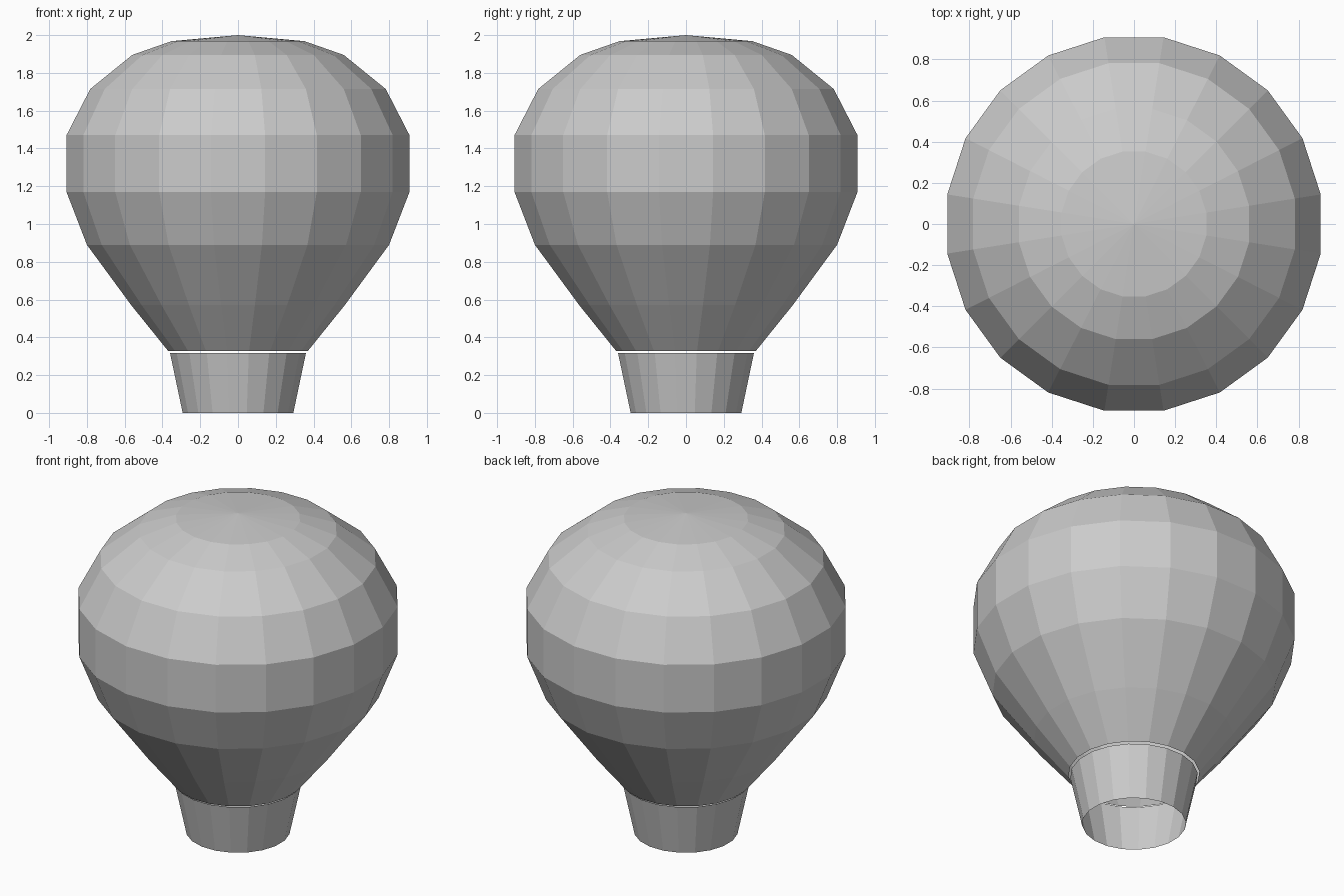
import bpy, bmesh
from math import cos, sin, pi

SIDES = 20

cube = bpy.data.objects.get("Cube")
if cube:
    bpy.data.objects.remove(cube, do_unlink=True)

# Single plain grey material
grey = bpy.data.materials.new("plain_grey")
grey.use_nodes = True
colour = (0.6, 0.6, 0.6, 1)
grey.diffuse_color = colour
grey.node_tree.nodes["Principled BSDF"].inputs["Base Color"].default_value = colour


def lathe(name, profile, apex=None):
    """Open flat-faced shell turned from (half width, height) points."""
    bm = bmesh.new()
    rings = []
    for half_width, z in profile:
        r = half_width / cos(pi / SIDES)   # flat sides face the axes
        angles = [(i + 0.5) * 2 * pi / SIDES for i in range(SIDES)]
        rings.append([bm.verts.new((r * cos(a), r * sin(a), z)) for a in angles])
    for low, high in zip(rings, rings[1:]):
        for i in range(SIDES):
            j = (i + 1) % SIDES
            bm.faces.new((low[i], low[j], high[j], high[i]))
    if apex is not None:
        tip = bm.verts.new((0, 0, apex))
        for i in range(SIDES):
            bm.faces.new((rings[-1][i], rings[-1][(i + 1) % SIDES], tip))
    mesh = bpy.data.meshes.new(name)
    bm.to_mesh(mesh)
    bm.free()
    mesh.materials.append(grey)
    obj = bpy.data.objects.new(name, mesh)
    bpy.context.collection.objects.link(obj)
    return obj


# Faceted balloon envelope, open underneath
lathe("envelope", [(0.37, 0.328), (0.565, 0.57), (0.80, 0.89), (0.908, 1.17),
                   (0.908, 1.47), (0.782, 1.715), (0.56, 1.895), (0.352, 1.968)],
      apex=2.0)

# Tapered open skirt hanging just below the envelope
lathe("skirt", [(0.293, 0.0), (0.36, 0.318)])
